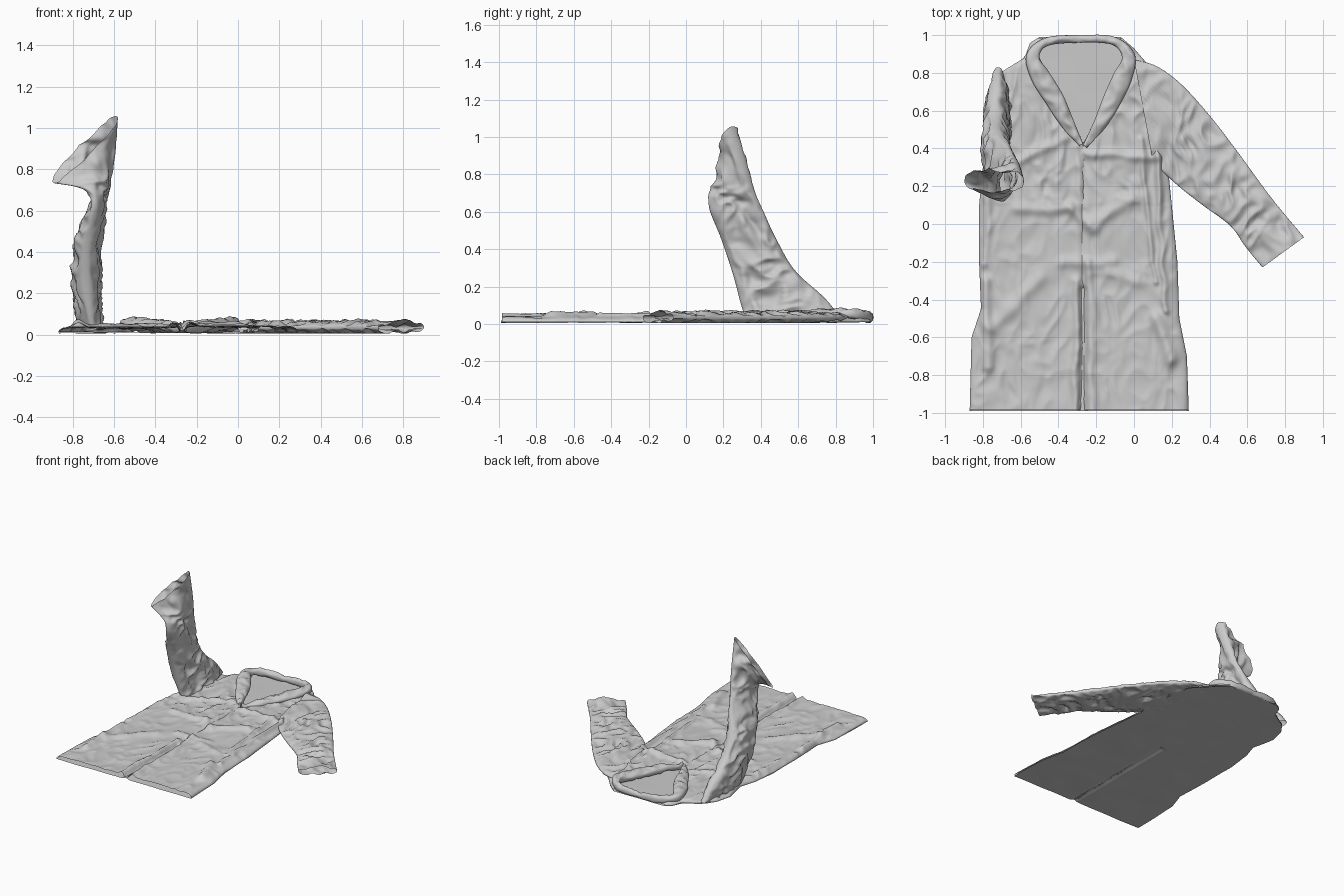
import bpy, math
from mathutils import Vector, noise

if "Cube" in bpy.data.objects:
    bpy.data.objects.remove(bpy.data.objects["Cube"])


def spline(pts, n):
    """Catmull-Rom samples through tuples of any length."""
    out, k = [], len(pts) - 1
    for i in range(n + 1):
        t = i / n * k
        j = min(int(t), k - 1)
        f = t - j
        p0, p1, p2, p3 = (pts[max(0, min(k, j + o))] for o in (-1, 0, 1, 2))
        out.append([0.5 * (2 * b + (c - a) * f + (2 * a - 5 * b + 4 * c - d) * f * f
                           + (3 * b - a - 3 * c + d) * f ** 3)
                    for a, b, c, d in zip(p0, p1, p2, p3)])
    return out


def lerp(table, y):
    """Piecewise linear lookup of (y, x) pairs."""
    for (y0, x0), (y1, x1) in zip(table, table[1:]):
        if y <= y1:
            return x0 + (x1 - x0) * max(0, (y - y0) / (y1 - y0))
    return table[-1][1]


def crease(p, s):
    """Sharp cloth wrinkles, roughly -0.6 .. 0.5."""
    p = Vector(p)
    q = p * s + noise.noise_vector(p * s * 0.6) * 0.7
    return 0.5 - abs(noise.noise(q)) * 1.8 + 0.35 * noise.noise(q * 2.3)


def make(name, rows, closed=False):
    w = len(rows[0])
    verts = [v for r in rows for v in r]
    faces = []
    for i in range(len(rows) - 1):
        for j in range(w if closed else w - 1):
            k = (j + 1) % w
            faces.append((i * w + j, i * w + k, (i + 1) * w + k, (i + 1) * w + j))
    me = bpy.data.meshes.new(name)
    me.from_pydata(verts, [], faces)
    me.update()
    ob = bpy.data.objects.new(name, me)
    bpy.context.collection.objects.link(ob)
    for p in me.polygons:
        p.use_smooth = True
    return ob


def loft(name, rings, n, m, wrinkle, scale, power=1.0):
    """Open tube; each ring is centre, wide half-axis and thin half-axis."""
    rows = []
    for r in spline(rings, n):
        c, a, b = Vector(r[:3]), Vector(r[3:6]), Vector(r[6:])
        row = []
        for j in range(m):
            t = 2 * math.pi * j / m
            co, si = math.cos(t), math.sin(t)
            d = a * co + b * math.copysign(abs(si) ** power, si)
            p = c + d
            p += b.normalized() * si * wrinkle * crease(p, scale)
            p.z = max(p.z, 0.006)
            row.append(p)
        rows.append(row)
    return make(name, rows, True)


# Coat outline and front edges, as (y, x)
LEFT = [(-.99, -.87), (-.6, -.86), (-.45, -.81), (-.2, -.82), (.1, -.82), (.3, -.8), (.42, -.76),
        (.6, -.8), (.72, -.77), (.8, -.71), (.88, -.58), (.96, -.55), (.99, -.5)]
RIGHT = [(-.99, .29), (-.7, .28), (-.5, .24), (-.2, .23), (.1, .2), (.3, .18), (.6, .17),
         (.78, .14), (.86, .06), (.93, 0), (.99, -.07)]
FRONT_L = [(-.99, -.285), (-.9, -.265), (.42, -.265), (.62, -.37), (.8, -.46), (.9, -.51), (.99, -.48)]
FRONT_R = [(-.99, -.26), (-.9, -.275), (.42, -.275), (.62, -.15), (.8, -.06), (.9, -.02), (.99, -.08)]

# Large folds: x1, y1, x2, y2, height, width
FOLDS = [(-.31, -.98, -.30, -.3, .025, .022), (-.22, -.98, -.23, -.2, .022, .025),
         (-.265, -.98, -.265, -.35, -.03, .014),
         (-.65, .3, -.36, .46, .02, .025), (-.25, .38, .13, .35, .022, .025),
         (-.62, .07, -.34, .09, .02, .03), (-.34, .09, -.22, -.02, .02, .03),
         (-.22, .0, .0, .13, .025, .035), (-.36, -.2, -.1, -.2, .02, .03),
         (-.75, -.55, -.5, -.28, .02, .04), (-.12, -.25, .02, -.3, .015, .03),
         (.1, .6, .17, -.45, .025, .018), (.04, .45, .11, -.3, .018, .015),
         (-.76, .3, -.79, -.2, .02, .025), (-.79, -.3, -.77, -.75, .03, .03),
         (.12, -.5, .2, -.72, .03, .035), (-.73, .75, -.72, .35, .02, .04),
         (-.42, .4, -.4, .15, .015, .03), (-.3, .4, -.27, .1, .015, .025)]


def fold_height(x, y):
    h = 0
    for x1, y1, x2, y2, a, w in FOLDS:
        dx, dy = x2 - x1, y2 - y1
        t = max(0, min(1, ((x - x1) * dx + (y - y1) * dy) / (dx * dx + dy * dy)))
        px = x - x1 - t * dx + 0.018 * noise.noise((y * 7, a * 90, w * 50))
        py = y - y1 - t * dy + 0.018 * noise.noise((x * 7, w * 90, a * 50))
        h += a * math.exp(-(px * px + py * py) / (w * w))
    return h


# Front panels, rounding down to the back sheet at the outer edge
NY, NX = 200, 70
def front(name, outer, inner, lift):
    rows = []
    for i in range(NY + 1):
        y = -.985 + 1.97 * i / NY
        a, b = lerp(outer, y), lerp(inner, y)
        row = []
        for j in range(NX + 1):
            x = a + (b - a) * (j / NX) ** 1.2
            d = min(1, abs(x - a) / .06, max(0, (.995 - y) / .05))
            e = min(1, abs(x - b) / .03)
            rough = .014 if y > .1 else .008
            z = .034 + lift + fold_height(x, y) * .85
            z += rough * crease((x * 1.2, y * .8, lift * 99), 9) - .012 * (1 - e)
            z = .012 + max(.004, z - .012) * math.sqrt(d * (2 - d))
            row.append((x, y, z))
        rows.append(row)
    make(name, rows)


front("left_front_panel", LEFT, FRONT_L, 0)
front("right_front_panel", RIGHT, FRONT_R, .005)

# Back sheet lying on the ground, with a shallow centre crease
rows = []
for i in range(101):
    y = -.99 + 1.98 * i / 100
    a, b = lerp(LEFT, y), lerp(RIGHT, y)
    rows.append([(x, y, .008 + .004 * noise.noise((x * 5, y * 5, 3))
                  + .012 * math.exp(-((x + .27) / .02) ** 2) * (y < 0))
                 for x in (a + (b - a) * j / 80 for j in range(81))])
make("back_panel", rows)

# Rolled collar running down into both lapels: x, y, half width, height
COLLAR = [(-.28, .42, .012, .05), (-.35, .53, .035, .056), (-.42, .66, .05, .062), (-.5, .79, .05, .066),
          (-.535, .89, .035, .066), (-.46, .965, .022, .055), (-.28, .98, .02, .045),
          (-.11, .97, .022, .055), (-.03, .89, .035, .072), (-.06, .78, .05, .066),
          (-.12, .65, .048, .062), (-.18, .53, .035, .056), (-.26, .41, .012, .05)]
rings = []
for i, (x, y, w, z) in enumerate(COLLAR):
    p, q = COLLAR[max(0, i - 1)], COLLAR[min(len(COLLAR) - 1, i + 1)]
    n = Vector((q[1] - p[1], p[0] - q[0], 0)).normalized() * w
    rings.append((x, y, z * .72, n.x, n.y, 0, 0, 0, z * .4))
loft("collar_and_lapels", rings, 130, 24, .02, 10, .8)

# Flat sleeve: upper and lower edge points
EDGES = [(.0, .87, .1, .33), (.12, .835, .18, .25), (.25, .74, .26, .18), (.4, .575, .37, .095),
         (.55, .38, .51, -.01), (.73, .135, .59, -.12), (.9, -.07, .68, -.23)]
rings = [((a + c) / 2, (b + d) / 2, .034, (a - c) / 2, (b - d) / 2, 0, 0, 0, .024)
         for a, b, c, d in EDGES]
loft("flat_sleeve", rings, 130, 72, .03, 10, .6)

# Raised sleeve: front edge, back edge, then thickness vector
RAISED = [((-.70, .32, .02), (-.72, .83, .03), (.05, 0, .01)),
          ((-.72, .29, .12), (-.73, .74, .14), (.055, 0, .01)),
          ((-.735, .25, .27), (-.735, .58, .29), (.065, 0, 0)),
          ((-.73, .19, .45), (-.715, .48, .46), (.06, 0, 0)),
          ((-.69, .125, .62), (-.67, .405, .62), (.035, .01, 0)),
          ((-.74, .135, .70), (-.615, .33, .80), (.03, -.04, 0)),
          ((-.895, .215, .735), (-.585, .24, 1.055), (.025, -.06, -.02))]
rings = []
for f, b, t in RAISED:
    f, b = Vector(f), Vector(b)
    rings.append((*((f + b) / 2), *((f - b) / 2), *t))
loft("raised_sleeve", rings, 120, 64, .03, 10, .8)
